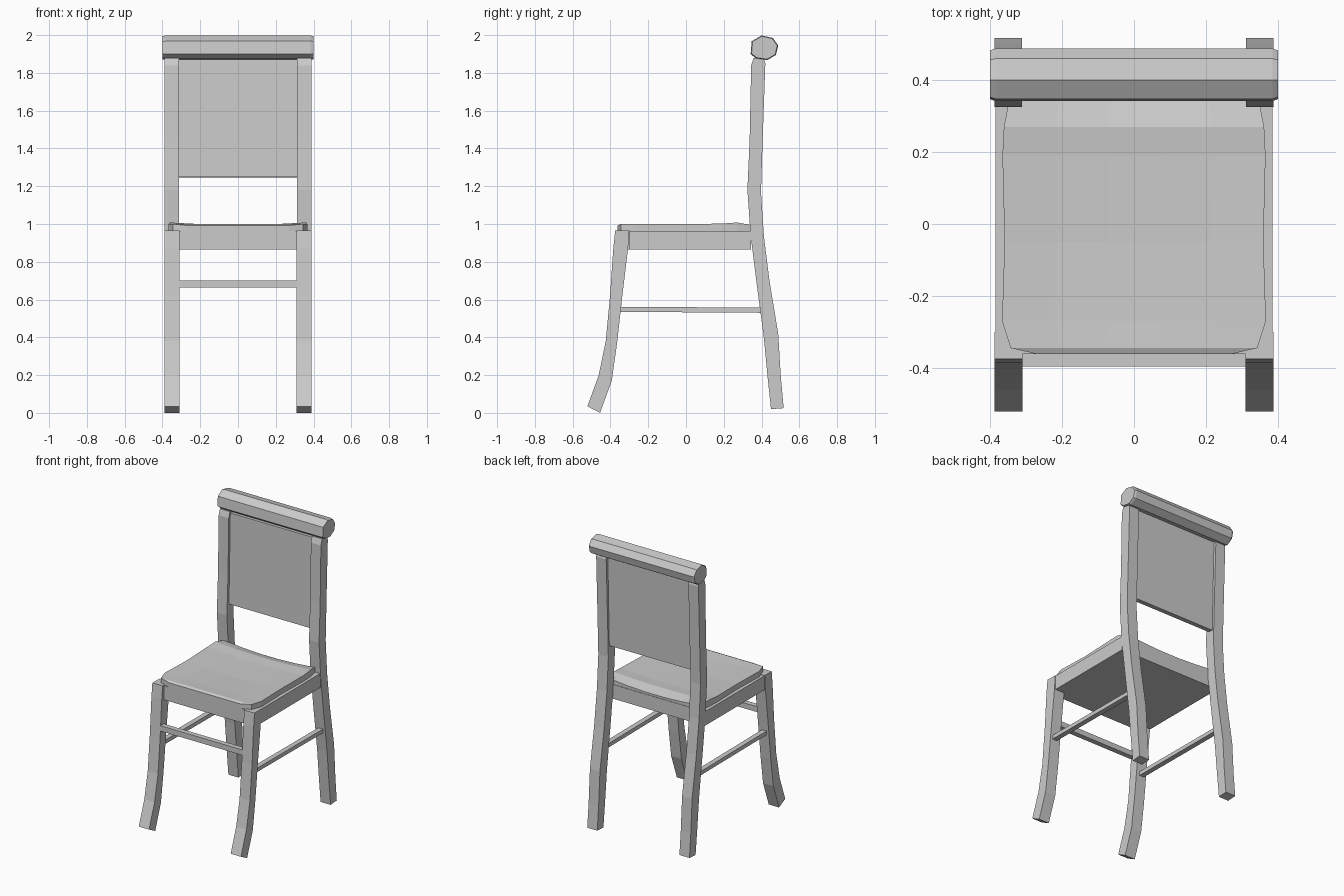
import bpy, bmesh


def make_object(name, bm, mirror=False):
    bmesh.ops.recalc_face_normals(bm, faces=bm.faces)
    me = bpy.data.meshes.new(name)
    bm.to_mesh(me)
    bm.free()
    ob = bpy.data.objects.new(name, me)
    bpy.context.collection.objects.link(ob)
    if mirror:
        ob.modifiers.new("Mirror", 'MIRROR').use_axis[0] = True
    return ob


def loft(name, rings, mirror=False):
    """Join equal-sized rings of points into a capped solid."""
    bm = bmesh.new()
    loops = [[bm.verts.new(p) for p in ring] for ring in rings]
    n = len(loops[0])
    for a, b in zip(loops, loops[1:]):
        for i in range(n):
            j = (i + 1) % n
            bm.faces.new((a[i], a[j], b[j], b[i]))
    bm.faces.new(loops[0])
    bm.faces.new(loops[-1])
    return make_object(name, bm, mirror)


def leg(name, sections, x0, x1):
    """Sections are (front y, front z, back y, back z), listed downwards."""
    return loft(name, [[(x0, fy, fz), (x1, fy, fz), (x1, by, bz), (x0, by, bz)]
                       for fy, fz, by, bz in sections], True)


def box(name, x0, x1, y0, y1, z0, z1, mirror=False):
    return loft(name, [[(x0, y0, z), (x1, y0, z), (x1, y1, z), (x0, y1, z)]
                       for z in (z0, z1)], mirror)


# Front legs, flaring forward at the foot
leg("front_leg", [(-0.375, 0.965, -0.30, 0.965), (-0.385, 0.87, -0.307, 0.87),
                  (-0.402, 0.62, -0.337, 0.62), (-0.425, 0.38, -0.365, 0.37),
                  (-0.462, 0.20, -0.393, 0.17), (-0.522, 0.035, -0.455, 0.0)], 0.31, 0.388)

# Back legs running up into the back posts
leg("back_leg_post", [(0.358, 1.88, 0.412, 1.88), (0.345, 1.84, 0.42, 1.85),
                      (0.337, 1.45, 0.406, 1.45), (0.325, 1.18, 0.397, 1.17),
                      (0.342, 0.94, 0.412, 0.94), (0.372, 0.70, 0.442, 0.70),
                      (0.412, 0.40, 0.488, 0.42), (0.432, 0.19, 0.502, 0.19),
                      (0.45, 0.02, 0.517, 0.025)], 0.312, 0.388)

# Top rail, an eight-sided roll
rail = [(0.342, 1.90), (0.348, 1.968), (0.40, 1.998), (0.46, 1.985),
        (0.488, 1.945), (0.476, 1.895), (0.43, 1.868), (0.37, 1.877)]
loft("top_rail", [[(x, 0.415 + (y - 0.415) * s, 1.935 + (z - 1.935) * s) for y, z in rail]
                  for x, s in ((-0.4, 0.93), (-0.385, 1), (0.385, 1), (0.4, 0.93))])

# Back panel between the posts
loft("back_panel", [[(x, 0.348, 1.25), (x, 0.386, 1.245), (x, 0.402, 1.87), (x, 0.362, 1.87)]
                    for x in (-0.316, 0.316)])

# Seat frame
box("seat_frame", -0.385, 0.385, -0.30, 0.345, 0.865, 0.962)
box("front_apron", -0.315, 0.315, -0.362, -0.298, 0.865, 0.962)

# Seat cushion: rows of (y, half width, edge height, middle dip)
rows = [(-0.362, 0.27, 0.992, 0.0), (-0.345, 0.343, 1.0, 0.0), (-0.27, 0.367, 1.0, 0.006),
        (-0.05, 0.36, 0.999, 0.012), (0.19, 0.366, 1.002, 0.012),
        (0.27, 0.362, 1.008, 0.012), (0.342, 0.348, 0.995, 0.02)]
steps = (-1, -0.6, -0.2, 0.2, 0.6, 1)
loft("seat_cushion", [[(w * t, y, z - dip * (1 - t * t)) for t in steps] +
                      [(w, y, 0.95), (-w, y, 0.95)] for y, w, z, dip in rows])

# Stretchers
box("front_stretcher", -0.315, 0.315, -0.397, -0.362, 0.663, 0.70)
loft("side_stretcher", [[(0.335, y, z), (0.37, y, z), (0.37, y, z + 0.027), (0.335, y, z + 0.027)]
                        for y, z in ((-0.355, 0.535), (0.40, 0.53))], True)
